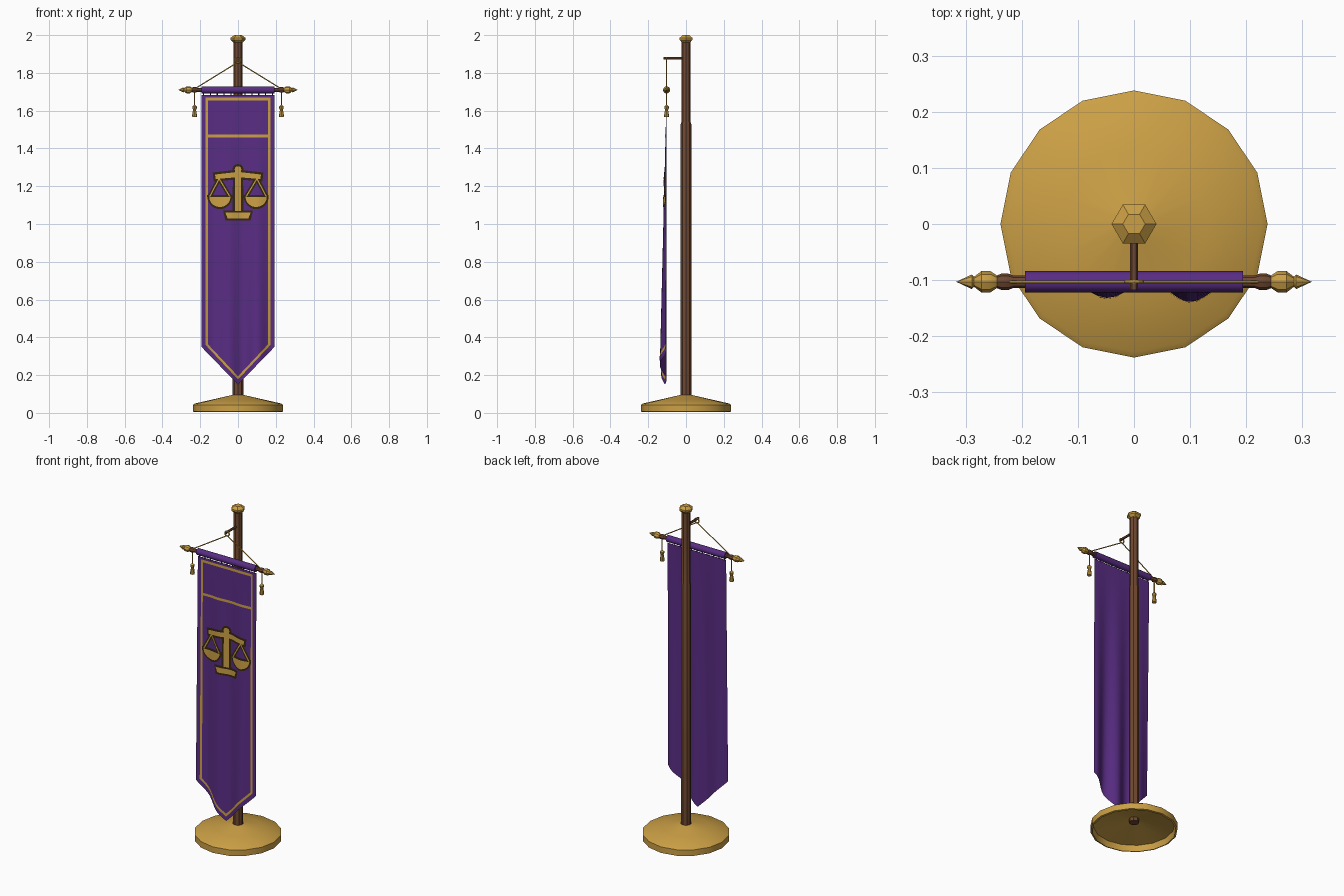
import bpy, bmesh, math
from mathutils import Vector

cube = bpy.data.objects.get("Cube")
if cube:
    bpy.data.objects.remove(cube)


def material(name, rgb):
    m = bpy.data.materials.new(name)
    m.use_nodes = True
    m.diffuse_color = (*rgb, 1)
    m.node_tree.nodes["Principled BSDF"].inputs["Base Color"].default_value = (*rgb, 1)
    return m


GOLD = material("gold", (0.6, 0.35, 0.06))
PURPLE = material("purple cloth", (0.1, 0.026, 0.23))
WOOD = material("brown wood", (0.16, 0.065, 0.03))
DARK = material("dark outline", (0.035, 0.02, 0.006))


def finish(name, bm, mat, angle=35):
    mesh = bpy.data.meshes.new(name)
    bm.to_mesh(mesh)
    bm.free()
    mesh.materials.append(mat)
    ob = bpy.data.objects.new(name, mesh)
    bpy.context.collection.objects.link(ob)
    bpy.ops.object.select_all(action='DESELECT')
    ob.select_set(True)
    bpy.context.view_layer.objects.active = ob
    bpy.ops.object.shade_smooth_by_angle(angle=math.radians(angle))
    return ob


def lathe(name, profile, mat, sides=8, origin=(0, 0, 0), axis=(0, 0, 1), angle=35):
    """Spin (radius, height) pairs about an axis through origin."""
    bm = bmesh.new()
    rings = [[bm.verts.new((r * math.cos(math.tau * i / sides),
                            r * math.sin(math.tau * i / sides), h))
              for i in range(sides)] for r, h in profile]
    for low, high in zip(rings, rings[1:]):
        for i in range(sides):
            j = (i + 1) % sides
            bm.faces.new((low[i], low[j], high[j], high[i]))
    bmesh.ops.remove_doubles(bm, verts=bm.verts, dist=1e-5)
    turn = Vector((0, 0, 1)).rotation_difference(Vector(axis)).to_matrix()
    for v in bm.verts:
        v.co = turn @ v.co + Vector(origin)
    bmesh.ops.recalc_face_normals(bm, faces=bm.faces)
    return finish(name, bm, mat, angle)


def rod(name, a, b, r, mat, sides=6):
    d = Vector(b) - Vector(a)
    return lathe(name, [(0, 0), (r, 0), (r, d.length), (0, d.length)],
                 mat, sides, a, d.normalized(), 50)


# Cloth surface: folds deepen towards the bottom
TOP, HALF, BAR_Y, BAR_Z = 1.684, 0.194, -0.103, 1.71


def fold(x, z):
    depth = 0.035 * (TOP - z) / 1.4 * (0.85 + 1.5 * x)
    return BAR_Y - depth * (0.5 + 0.5 * math.cos(math.tau * (x - 0.1) / 0.15))


def cloth(name, polygons, lift, mat):
    """Drape convex (x, z) polygons over the folded surface."""
    bm = bmesh.new()
    for poly in polygons:
        f = bm.faces.new([bm.verts.new((x, 0, z)) for x, z in poly])
        f.normal_update()
        if f.normal.y > 0:
            f.normal_flip()
    cuts = [((i * HALF / 12, 0, 0), (1, 0, 0)) for i in range(-11, 12)]
    cuts += [((0, 0, i * 0.12), (0, 0, 1)) for i in range(2, 15)]
    for co, no in cuts:
        bmesh.ops.bisect_plane(bm, geom=bm.verts[:] + bm.edges[:] + bm.faces[:],
                               plane_co=co, plane_no=no)
    for v in bm.verts:
        v.co.y = fold(v.co.x, v.co.z) - lift
    return finish(name, bm, mat, 60)


def pennant(half, top, corner, tip):
    return [(-half, top), (-half, corner), (0, tip), (half, corner), (half, top)]


# Base and pole
lathe("base", [(0.03, 0.095), (0.13, 0.072), (0.228, 0.05), (0.238, 0.043), (0.238, 0.007),
               (0.228, 0.004), (0.222, 0.04), (0.02, 0.078)], GOLD, 16)
lathe("pole", [(0, 0.055), (0.028, 0.055), (0.028, 1.53), (0.024, 1.54),
               (0.024, 1.965), (0, 1.965)], WOOD, 8)
lathe("pole_cap", [(0, 1.96), (0.024, 1.96), (0.04, 1.975), (0.04, 1.985),
                   (0.02, 2.0), (0, 2.0)], GOLD, 6)

# Hanging arm, ring and cords
rod("arm", (0, 0, 1.878), (0, -0.118, 1.878), 0.007, WOOD)
bpy.ops.mesh.primitive_torus_add(major_segments=12, minor_segments=6, major_radius=0.014,
                                 minor_radius=0.004, location=(0, BAR_Y, 1.868),
                                 rotation=(math.pi / 2, 0, 0))
ring = bpy.context.object
ring.name = "ring"
ring.data.materials.append(GOLD)

# Crossbar with sleeve
rod("sleeve", (-HALF, BAR_Y, BAR_Z), (HALF, BAR_Y, BAR_Z), 0.019, PURPLE, 12)
for i in range(-5, 6):
    x = i * HALF / 5.3
    rod("sleeve_loop", (x, BAR_Y, TOP - 0.004), (x, BAR_Y, BAR_Z - 0.01), 0.003, PURPLE, 4)

for side, s in (("left", 1), ("right", -1)):
    bar = dict(origin=(0, BAR_Y, BAR_Z), axis=(s, 0, 0))
    lathe(side + "_bar_end", [(0, 0.18), (0.011, 0.18), (0.011, 0.215), (0.015, 0.225),
                              (0.015, 0.235), (0.01, 0.248), (0, 0.248)], WOOD, 8, **bar)
    lathe(side + "_bar_finial", [(0, 0.244), (0.011, 0.244), (0.019, 0.256), (0.019, 0.272),
                                 (0.009, 0.285), (0.013, 0.289), (0, 0.317)], GOLD, 8, **bar)
    rod(side + "_cord", (0, BAR_Y, 1.857), (s * 0.222, BAR_Y, BAR_Z + 0.01), 0.003, GOLD)
    # Tassel
    x = s * 0.23
    rod(side + "_tassel_cord", (x, BAR_Y, 1.62), (x, BAR_Y, BAR_Z), 0.003, GOLD)
    lathe(side + "_tassel", [(0, 1.566), (0.012, 1.566), (0.013, 1.575), (0.008, 1.605),
                             (0.012, 1.612), (0.012, 1.622), (0, 1.632)],
          GOLD, 8, (x, BAR_Y, 0))

# Banner and gold trim
cloth("banner", [pennant(HALF, TOP, 0.35, 0.15)], 0, PURPLE)
outer = pennant(0.171, 1.67, 0.359, 0.177)
inner = pennant(0.159, 1.655, 0.363, 0.194)
trim = [[outer[i], outer[(i + 1) % 5], inner[(i + 1) % 5], inner[i]] for i in range(5)]
trim.append([(-0.16, 1.458), (0.16, 1.458), (0.16, 1.473), (-0.16, 1.473)])
cloth("gold_trim", trim, 0.002, GOLD)


# Balance scale emblem, grown slightly for its outline
def stroke(a, b, wa, wb, g):
    a, b = Vector(a), Vector(b)
    d = (b - a).normalized()
    n = Vector((-d.y, d.x))
    a, b = a - d * g, b + d * g
    return [a + n * (wa + g), a - n * (wa + g), b - n * (wb + g), b + n * (wb + g)]


def arc(cx, cz, rx, rz, start, sweep, n=12):
    return [(cx + rx * math.cos(start + sweep * i / n),
             cz + rz * math.sin(start + sweep * i / n)) for i in range(n)]


def emblem(g):
    shapes = [stroke((0, 1.07), (0, 1.28), 0.017, 0.015, g),
              stroke((0, 1.03), (0, 1.06), 0.055, 0.067, g),
              arc(0, 1.288, 0.018 + g, 0.018 + g, 0, math.tau)]
    for s in (-1, 1):
        shapes.append(stroke((0, 1.262), (s * 0.12, 1.25), 0.014, 0.012, g))
        for end in (0.043, 0.15):
            shapes.append(stroke((s * 0.1, 1.24), (s * end, 1.145), 0.003, 0.003, g * 0.7))
        pan = arc(s * 0.096, 1.142 + g, 0.056 + g, 0.052 + 2 * g, math.pi, math.pi * 12 / 11)
        shapes.append(pan)
    return shapes


cloth("emblem_outline", emblem(0.012), 0.002, DARK)
cloth("emblem", emblem(0), 0.004, GOLD)
